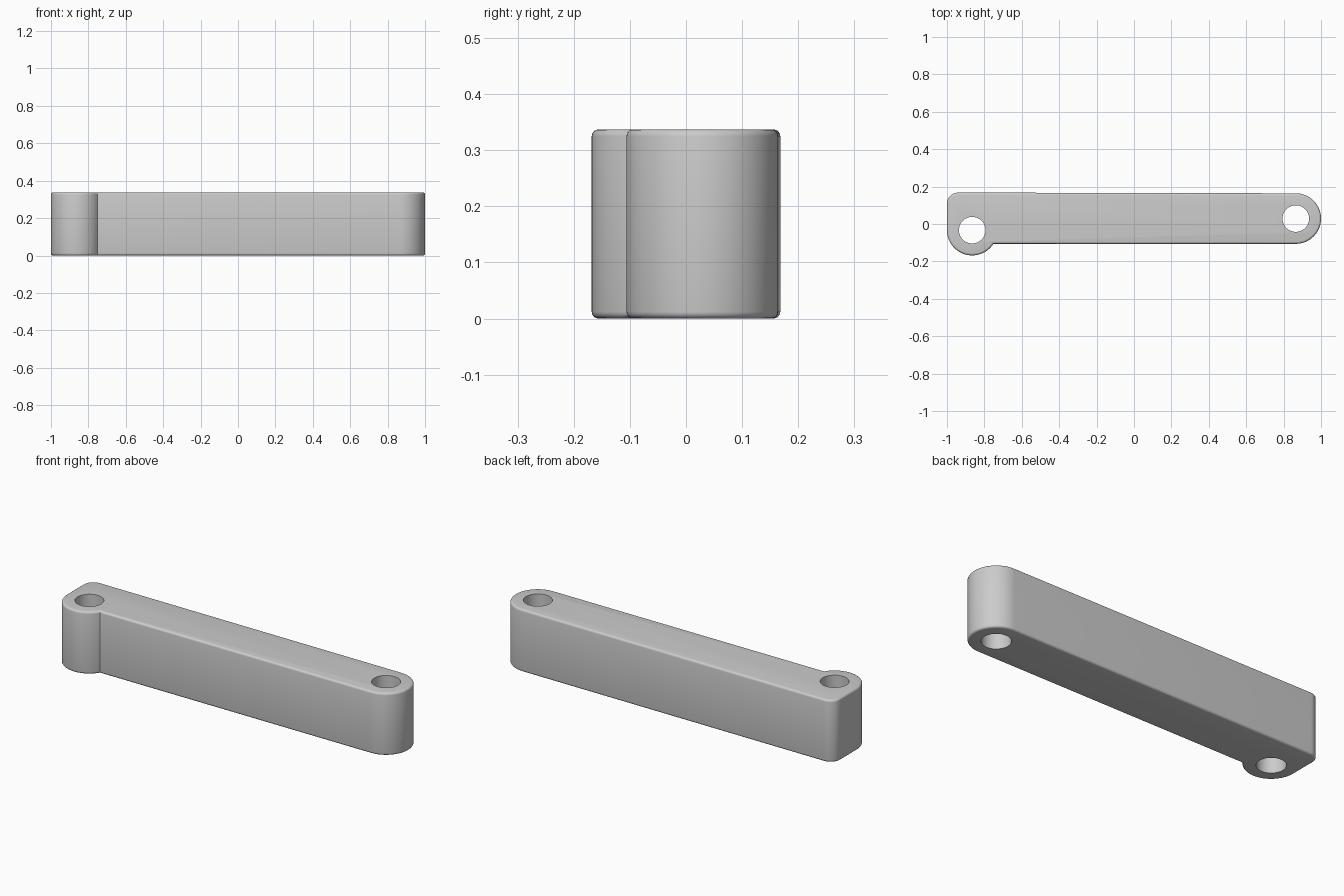
import bpy, bmesh
from math import sin, cos, asin, degrees, radians

if "Cube" in bpy.data.objects:
    bpy.data.objects.remove(bpy.data.objects["Cube"])

HEIGHT, R, HOLE_R, RIM = 0.337, 0.135, 0.071, 0.012
LEFT, RIGHT = (-0.865, -0.033), (0.865, 0.029)   # boss centres
CORNER_R, BACK_Y = 0.06, 0.168


def arc(c, r, a0, a1, n):
    return [(c[0] + r * cos(radians(a0 + (a1 - a0) * i / n)),
             c[1] + r * sin(radians(a0 + (a1 - a0) * i / n))) for i in range(n + 1)]


# Outline: left boss, right rounded end, rounded back-left corner
meet = 360 + degrees(asin((RIGHT[1] - R - LEFT[1]) / R))
profile = arc(LEFT, R, 180, meet, 28)
profile += arc(RIGHT, R, -90, 90, 36)
profile += arc((-1 + CORNER_R, BACK_Y - CORNER_R), CORNER_R, 90, 180, 14)

# Link body, extruded with rounded top and bottom rims
bm = bmesh.new()
base = bm.faces.new([bm.verts.new((x, y, 0)) for x, y in profile])
ext = bmesh.ops.extrude_face_region(bm, geom=[base])
bmesh.ops.translate(bm, vec=(0, 0, HEIGHT),
                    verts=[v for v in ext["geom"] if isinstance(v, bmesh.types.BMVert)])
bmesh.ops.recalc_face_normals(bm, faces=bm.faces[:])
rims = [e for e in bm.edges if abs(e.verts[0].co.z - e.verts[1].co.z) < 1e-5]
bmesh.ops.bevel(bm, geom=rims, offset=RIM, segments=4, profile=0.5,
                affect='EDGES', clamp_overlap=True)
mesh = bpy.data.meshes.new("link_bar")
bm.to_mesh(mesh)
bm.free()
link = bpy.data.objects.new("link_bar", mesh)
bpy.context.collection.objects.link(link)

# Through holes in both ends
for name, c in (("left_hole_cutter", LEFT), ("right_hole_cutter", RIGHT)):
    bpy.ops.mesh.primitive_cylinder_add(vertices=64, radius=HOLE_R, depth=1,
                                        location=(c[0], c[1], HEIGHT / 2))
    cutter = bpy.context.object
    cutter.name = name
    cutter.hide_render = True
    cutter.display_type = 'WIRE'
    mod = link.modifiers.new(name, 'BOOLEAN')
    mod.object = cutter
    mod.operation = 'DIFFERENCE'
    mod.solver = 'EXACT'
    bpy.context.view_layer.objects.active = link
    bpy.ops.object.modifier_apply(modifier=mod.name)
    bpy.data.objects.remove(cutter)

# Smooth shading with sharp hole edges
bpy.ops.object.select_all(action='DESELECT')
link.select_set(True)
bpy.context.view_layer.objects.active = link
bpy.ops.object.shade_smooth_by_angle(angle=radians(30))
